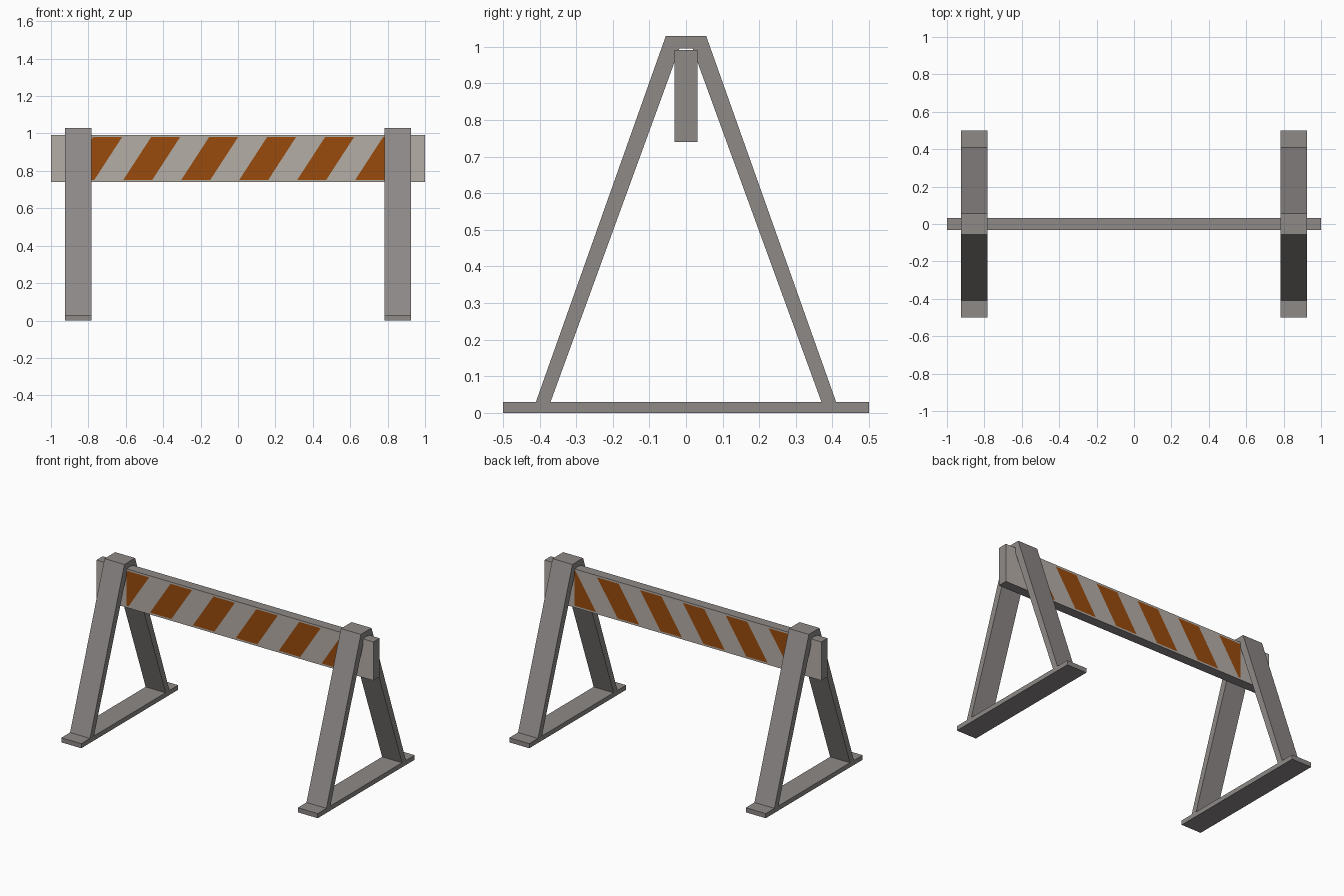
import bpy, bmesh
from mathutils import Vector

if "Cube" in bpy.data.objects:
    bpy.data.objects.remove(bpy.data.objects["Cube"])


def material(name, rgb):
    m = bpy.data.materials.new(name)
    m.diffuse_color = (*rgb, 1)
    m.use_nodes = True
    m.node_tree.nodes["Principled BSDF"].inputs["Base Color"].default_value = m.diffuse_color
    return m


GREY = material("grey wood", (0.27, 0.252, 0.245))
LIGHT = material("pale board face", (0.46, 0.42, 0.385))
ORANGE = material("burnt orange", (0.32, 0.07, 0.004))


def finish(bm, name, mats):
    bmesh.ops.recalc_face_normals(bm, faces=bm.faces)
    me = bpy.data.meshes.new(name)
    bm.to_mesh(me)
    bm.free()
    for m in mats:
        me.materials.append(m)
    ob = bpy.data.objects.new(name, me)
    bpy.context.collection.objects.link(ob)
    return ob


def box(x0, x1, y0, y1, z0, z1):
    bm = bmesh.new()
    bmesh.ops.create_cube(bm, size=1)
    for v in bm.verts:
        v.co = Vector(((x0 + x1) / 2 + v.co.x * (x1 - x0),
                       (y0 + y1) / 2 + v.co.y * (y1 - y0),
                       (z0 + z1) / 2 + v.co.z * (z1 - z0)))
    return bm


def cut(bm, co, no):
    bmesh.ops.bisect_plane(bm, geom=bm.verts[:] + bm.edges[:] + bm.faces[:],
                           dist=1e-6, plane_co=co, plane_no=no)


# A-frame legs and ground feet, one set per side
half = [(0.41, 0.03), (0.055, 1.03)]
inner = [(0.018, 0.995), (0.37, 0.03)]
outline = half + [(-y, z) for y, z in reversed(half)] \
    + [(-y, z) for y, z in reversed(inner)] + inner
X_IN, X_OUT = 0.782, 0.926
for side, s in (("left", -1), ("right", 1)):
    x0, x1 = sorted((s * X_IN, s * X_OUT))
    bm = bmesh.new()
    face = bm.faces.new([bm.verts.new((x0, y, z)) for y, z in outline])
    ext = bmesh.ops.extrude_face_region(bm, geom=[face], use_keep_orig=True)
    moved = [g for g in ext["geom"] if isinstance(g, bmesh.types.BMVert)]
    bmesh.ops.translate(bm, verts=moved, vec=(x1 - x0, 0, 0))
    finish(bm, side + "_a_frame", [GREY])
    finish(box(x0, x1, -0.5, 0.5, 0, 0.03), side + "_foot", [GREY])

# Cross board with slanted stripes cut into its front and back faces
Z0, Z1, SLANT, PITCH = 0.752, 0.98, 0.65, 0.31
bm = box(-1, 1, -0.032, 0.032, 0.74, 0.992)
for z in (Z0, Z1):
    cut(bm, (0, 0, z), (0, 0, 1))
for x in (-X_IN, X_IN):
    cut(bm, (x, 0, 0), (1, 0, 0))
for k in range(-6, 8):
    cut(bm, (k * PITCH / 2, 0, Z1), Vector((1, 0, -SLANT)).normalized())
bm.normal_update()
for f in bm.faces:
    if abs(f.normal.y) > 0.9:
        c = f.calc_center_median()
        u = c.x - (c.z - Z1) * SLANT
        striped = abs(c.x) < X_IN and Z0 < c.z < Z1 and u % PITCH > PITCH / 2
        f.material_index = 2 if striped else 1
finish(bm, "striped_cross_board", [GREY, LIGHT, ORANGE])
